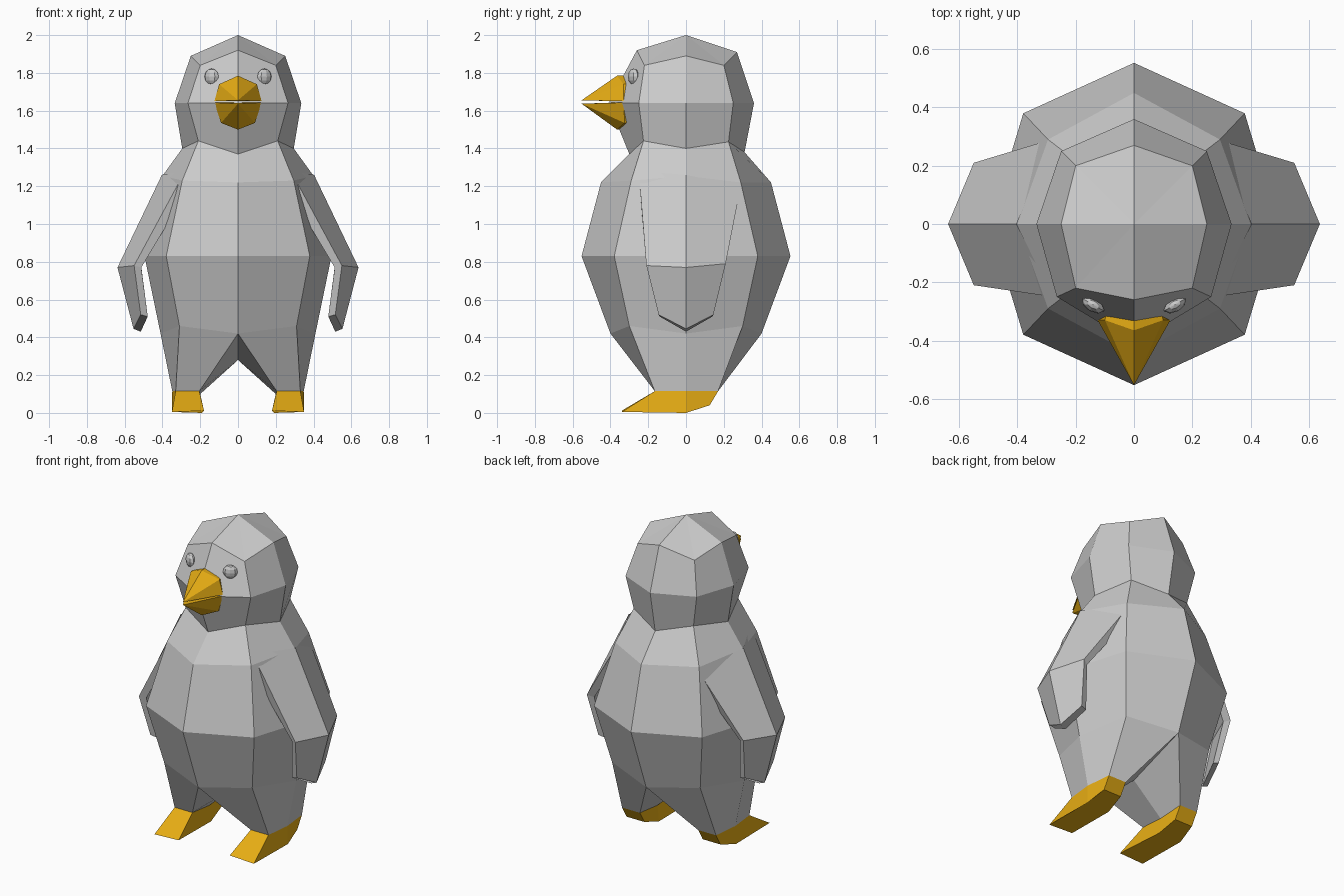
import bpy, bmesh, math
from mathutils import Matrix, Vector

if "Cube" in bpy.data.objects:
    bpy.data.objects.remove(bpy.data.objects["Cube"])


def material(name, rgb):
    m = bpy.data.materials.new(name)
    m.diffuse_color = (*rgb, 1)
    m.use_nodes = True
    m.node_tree.nodes["Principled BSDF"].inputs["Base Color"].default_value = m.diffuse_color
    return m


GREY = material("plumage grey", (0.6, 0.6, 0.6))
YELLOW = material("beak yellow", (0.8, 0.42, 0.007))


def loft(bm, rows, closed=False, cap=False):
    """Skin a list of rows of points; repeated points weld into fans."""
    vs = [[bm.verts.new(p) for p in r] for r in rows]
    n = len(rows[0])
    for a, b in zip(vs, vs[1:]):
        for i in range(n if closed else n - 1):
            j = (i + 1) % n
            bm.faces.new((a[i], a[j], b[j], b[i]))
    if cap:
        bm.faces.new(vs[-1])


def finish(name, bm, mat):
    """Mirror the right half to the left, weld and make the object."""
    both = bm.verts[:] + bm.edges[:] + bm.faces[:]
    copy = bmesh.ops.duplicate(bm, geom=both)["geom"]
    for v in copy:
        if isinstance(v, bmesh.types.BMVert):
            v.co.x = -v.co.x
    bmesh.ops.remove_doubles(bm, verts=bm.verts[:], dist=0.0005)
    bmesh.ops.recalc_face_normals(bm, faces=bm.faces[:])
    me = bpy.data.meshes.new(name)
    bm.to_mesh(me)
    bm.free()
    me.materials.append(mat)
    ob = bpy.data.objects.new(name, me)
    bpy.context.collection.objects.link(ob)


# Half rings run front, front corner, side, back corner, back
neck = [(0, -.30, 1.37), (.21, -.225, 1.44), (.295, 0, 1.40), (.21, .225, 1.435), (0, .31, 1.38)]
hip = [(0, -.40, .42), (.31, -.30, .46), (.41, 0, .42), (.31, .30, .46), (0, .40, .42)]
ankle = [(.205, -.165, .115), (.33, -.165, .115), (.348, 0, .115),
         (.33, .17, .115), (.205, .17, .115), (.20, 0, .10)]

# Torso with two legs that split at the crotch
bm = bmesh.new()
loft(bm, [
    neck,
    [(0, -.45, 1.22), (.295, -.29, 1.23), (.40, 0, 1.255), (.295, .29, 1.22), (0, .45, 1.22)],
    [(0, -.553, .83), (.38, -.38, .83), (.495, 0, .83), (.38, .38, .83), (0, .553, .83)],
    hip])
loft(bm, [hip + [(0, 0, .28)], ankle], closed=True)
finish("body", bm, GREY)

# Head
bm = bmesh.new()
loft(bm, [
    neck,
    [(0, -.41, 1.64), (.265, -.25, 1.64), (.335, 0, 1.64), (.25, .25, 1.64), (0, .36, 1.64)],
    [(0, -.26, 1.92), (.20, -.22, 1.84), (.25, 0, 1.89), (.20, .20, 1.84), (0, .27, 1.91)],
    [(0, 0, 2.0)] * 5])
finish("head", bm, GREY)

# Wings: thin bent flaps, outer skin then inner skin in each ring
bm = bmesh.new()
loft(bm, [
    [(.28, -.25, 1.28), (.403, 0, 1.26), (.285, .29, 1.20),
     (.29, .27, 1.10), (.36, 0, 1.18), (.29, -.24, 1.14)],
    [(.55, -.21, .78), (.638, 0, .77), (.55, .21, .79),
     (.512, .19, .775), (.59, 0, .765), (.512, -.19, .77)],
    [(.515, -.145, .52), (.553, 0, .445), (.515, .145, .52),
     (.478, .14, .51), (.515, 0, .43), (.478, -.14, .51)]], closed=True, cap=True)
finish("wings", bm, GREY)

# Feet
bm = bmesh.new()
loft(bm, [
    ankle,
    [(.18, -.34, .012), (.35, -.34, .005), (.35, 0, 0),
     (.33, .125, .04), (.205, .125, .04), (.19, 0, 0)]], closed=True, cap=True)
finish("feet", bm, YELLOW)

# Beak: upper and lower halves with a narrow slit between them
bm = bmesh.new()
for tip, base in (
        ((0, -.553, 1.655), [(0, -.365, 1.785), (.10, -.33, 1.74), (.125, -.33, 1.65), (0, -.37, 1.65)]),
        ((0, -.553, 1.637), [(0, -.37, 1.643), (.125, -.33, 1.643), (.09, -.325, 1.535), (0, -.365, 1.50)])):
    inner = [(x * .9, -.29, z) for x, y, z in base]
    loft(bm, [inner, base, [tip] * 4])
finish("beak", bm, YELLOW)

# Eyes: small flattened beads turned to follow the face
bm = bmesh.new()
turn = Matrix.Rotation(math.radians(30), 4, "Z")
place = Matrix.Translation(Vector((.14, -.277, 1.78)))
bmesh.ops.create_uvsphere(bm, u_segments=8, v_segments=6, radius=1,
                          matrix=place @ turn @ Matrix.Diagonal((.043, .025, .043, 1)))
finish("eyes", bm, GREY)
